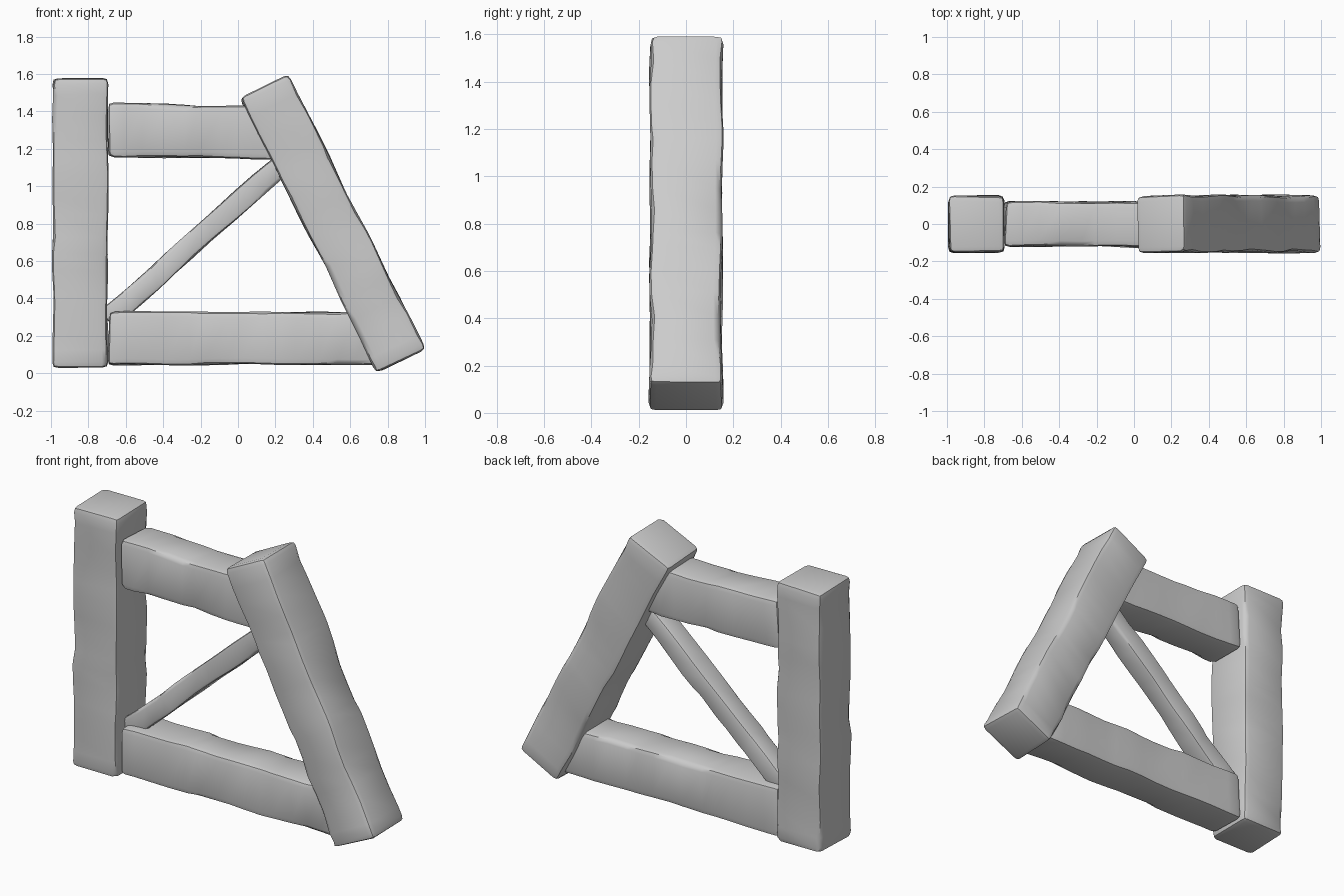
import bpy, bmesh, random
from mathutils import Vector, Matrix, noise

random.seed(7)
old = bpy.data.objects.get("Cube")
if old:
    bpy.data.objects.remove(old, do_unlink=True)

grey = bpy.data.materials.new("plain grey")
grey.use_nodes = True
COLOUR = (0.6, 0.6, 0.6, 1)
grey.diffuse_color = COLOUR
grey.node_tree.nodes["Principled BSDF"].inputs["Base Color"].default_value = COLOUR


def beam(name, start, end, width, depth, bevel=0.03, rough=0.012):
    """Worn timber running between two points of the x-z plane."""
    a, b = Vector((start[0], 0, start[1])), Vector((end[0], 0, end[1]))
    axis = (b - a).normalized()
    length = (b - a).length
    bm = bmesh.new()
    bmesh.ops.create_cube(bm, size=1)
    bmesh.ops.scale(bm, vec=(width, depth, length), verts=bm.verts)

    # Uneven rings along the length
    steps = max(6, round(length / 0.1))
    for i in range(1, steps):
        z = length * ((i + random.uniform(-0.25, 0.25)) / steps - 0.5)
        bmesh.ops.bisect_plane(bm, geom=bm.verts[:] + bm.edges[:] + bm.faces[:],
                               plane_co=(0, 0, z), plane_no=(0, 0, 1))

    # Rounded, worn edges
    sharp = [e for e in bm.edges if e.calc_face_angle(0) > 1]
    bmesh.ops.bevel(bm, geom=sharp, offset=bevel, segments=2, profile=0.6,
                    affect='EDGES', clamp_overlap=True)

    # Gentle waviness, with occasional chips on the long edges
    seed = Vector((random.uniform(0, 50), random.uniform(0, 50), 0))
    for v in bm.verts:
        wave = noise.noise_vector(v.co * 4 + seed) * rough
        near_edge = (abs(v.co.x) > width / 2 - bevel * 0.9
                     and abs(v.co.y) > depth / 2 - bevel * 0.9)
        if near_edge and random.random() < 0.2:
            v.co.x *= 1 - bevel * 0.35 / width
            v.co.y *= 1 - bevel * 0.35 / depth
        v.co += Vector((wave.x, wave.y, wave.z))

    # Stand the timber along its axis, keeping depth on y
    side = Vector((0, 1, 0)).cross(axis)
    turn = Matrix((side, Vector((0, 1, 0)), axis)).transposed().to_4x4()
    bm.transform(Matrix.Translation((a + b) / 2) @ turn)
    bmesh.ops.recalc_face_normals(bm, faces=bm.faces)
    mesh = bpy.data.meshes.new(name)
    bm.to_mesh(mesh)
    bm.free()
    mesh.materials.append(grey)
    obj = bpy.data.objects.new(name, mesh)
    bpy.context.collection.objects.link(obj)
    bpy.ops.object.select_all(action='DESELECT')
    obj.select_set(True)
    bpy.context.view_layer.objects.active = obj
    bpy.ops.object.shade_smooth_by_angle(angle=0.6)
    return obj


# Two heavy uprights
beam("upright_post", (-0.843, 0.03), (-0.843, 1.575), 0.295, 0.3)
beam("slanted_post", (0.872, 0.067), (0.142, 1.535), 0.288, 0.305)

# Rails joining them
beam("top_rail", (-0.695, 1.302), (0.27, 1.285), 0.285, 0.24)
beam("bottom_rail", (-0.695, 0.187), (0.75, 0.187), 0.283, 0.24)

# Thin diagonal brace
beam("diagonal_brace", (-0.7, 0.285), (0.25, 1.13), 0.115, 0.13, 0.018, 0.01)
